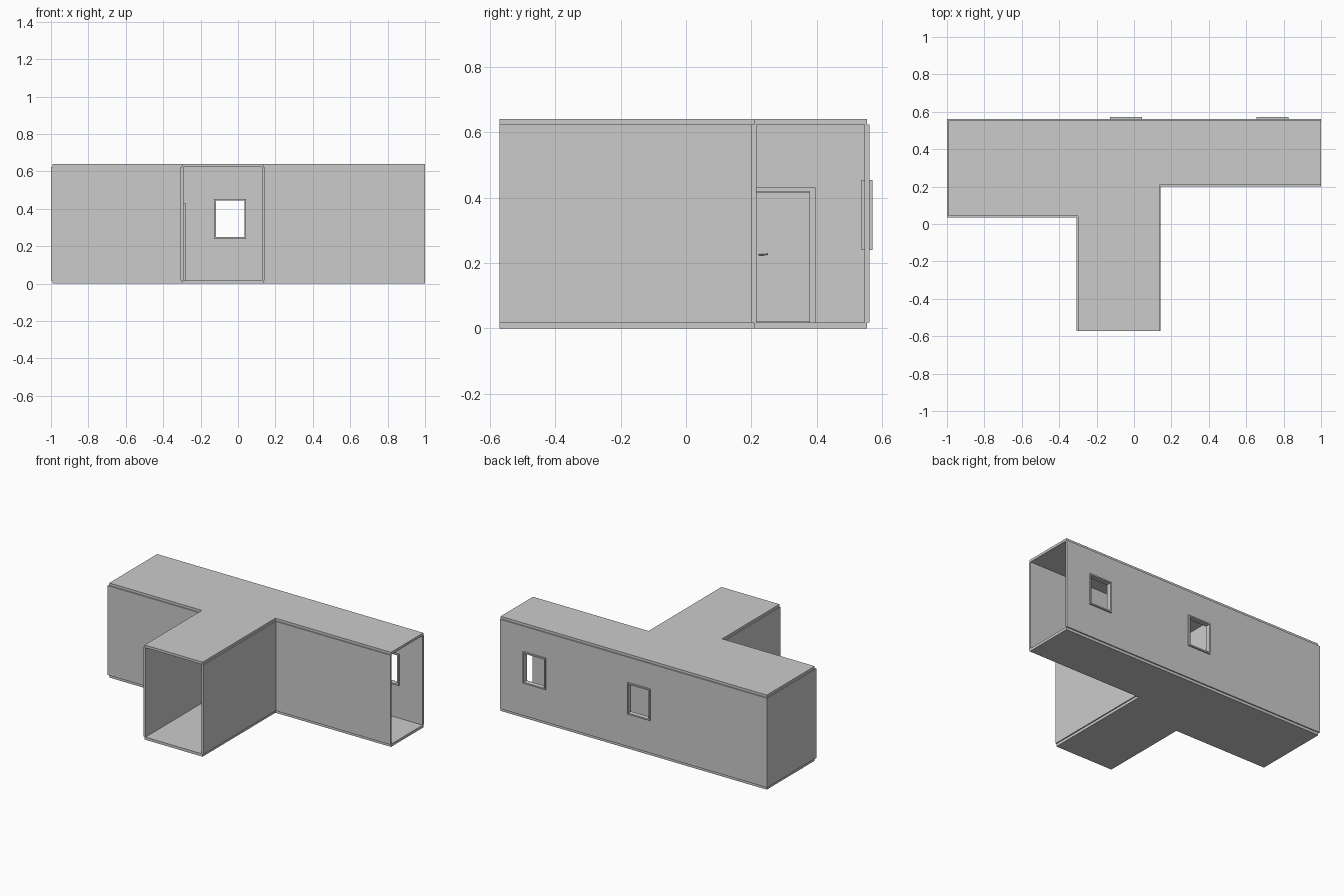
import bpy
from math import pi

if "Cube" in bpy.data.objects:
    bpy.data.objects.remove(bpy.data.objects["Cube"])

T = 0.015                      # wall thickness
H0, H1 = 0.018, 0.623          # wall bottom and top
TOP = 0.64
ROT = {"xy": (0, 0, 0), "xz": (pi / 2, 0, 0), "yz": (pi / 2, 0, pi / 2)}


def rect(a0, b0, a1, b1):
    return [(a0, b0), (a1, b0), (a1, b1), (a0, b1)]


def plate(name, plane, loops, lo, hi):
    """Flat outline (with optional hole loops) extruded from lo to hi."""
    cu = bpy.data.curves.new(name, "CURVE")
    cu.dimensions = "2D"
    cu.fill_mode = "BOTH"
    cu.extrude = (hi - lo) / 2
    for pts in loops:
        s = cu.splines.new("POLY")
        s.points.add(len(pts) - 1)
        for p, c in zip(s.points, pts):
            p.co = (c[0], c[1], 0, 1)
        s.use_cyclic_u = True
        s.use_smooth = False
    tmp = bpy.data.objects.new(name, cu)
    bpy.context.scene.collection.objects.link(tmp)
    bpy.context.view_layer.update()
    dg = bpy.context.evaluated_depsgraph_get()
    me = bpy.data.meshes.new_from_object(tmp.evaluated_get(dg))
    bpy.data.objects.remove(tmp)
    for p in me.polygons:
        p.use_smooth = False
    ob = bpy.data.objects.new(name, me)
    bpy.context.scene.collection.objects.link(ob)
    mid = (lo + hi) / 2
    ob.location = {"xy": (0, 0, mid), "xz": (0, mid, 0), "yz": (mid, 0, 0)}[plane]
    ob.rotation_euler = ROT[plane]
    return ob


# floor and ceiling share the T-shaped outline
outline = [(-0.993, 0.042), (-0.3, 0.042), (-0.3, -0.571), (0.135, -0.571),
           (0.135, 0.208), (1, 0.208), (1, 0.554), (-0.993, 0.554)]
plate("floor", "xy", [outline], 0, H0)
plate("ceiling", "xy", [outline], H1, TOP)

# back wall with two window openings
wins = [rect(x, 0.24, x + 0.17, 0.453) for x in (-0.127, 0.655)]
plate("back_wall", "xz", [rect(-1, H0, 1, H1)] + wins, 0.5465, 0.5615)

# window frames
for i, w in enumerate(wins):
    (a, b), (c, d) = w[0], w[2]
    e = 0.009
    plate(f"window_frame_{i + 1}", "xz",
          [w, rect(a + e, b + e, c - e, d - e)], 0.537, 0.571)

# plain outer walls
plate("left_end_wall", "yz", [rect(0.0345, H0, 0.5465, H1)], -1, -1 + T)
plate("left_front_wall", "xz", [rect(-1 + T, H0, -0.3075, H1)], 0.0345, 0.0495)
plate("right_front_wall", "xz", [rect(0.1275, H0, 1, H1)], 0.2005, 0.2155)
plate("stem_right_wall", "yz", [rect(-0.571, H0, 0.2005, H1)], 0.1275, 0.1425)

# stem left wall continues to the back as a partition with a doorway
plate("partition_wall", "yz",
      [[(-0.571, H0), (0.19, H0), (0.19, 0.431), (0.396, 0.431),
        (0.396, H0), (0.5465, H0), (0.5465, H1), (-0.571, H1)]], -0.3075, -0.2925)

# door frame, leaf and lever handles
plate("door_frame", "yz",
      [[(0.19, H0), (0.207, H0), (0.207, 0.418), (0.378, 0.418),
        (0.378, H0), (0.396, H0), (0.396, 0.431), (0.19, 0.431)]], -0.317, -0.282)
plate("door_leaf", "yz", [rect(0.208, 0.02, 0.377, 0.417)], -0.305, -0.295)
for side, s in (("inner", -1), ("outer", 1)):
    cu = bpy.data.curves.new("door_handle_" + side, "CURVE")
    cu.dimensions = "3D"
    cu.bevel_depth = 0.002
    cu.bevel_resolution = 1
    cu.use_fill_caps = True
    sp = cu.splines.new("POLY")
    path = [(0.004, 0.224, 0.225), (0.014, 0.224, 0.225),
            (0.015, 0.238, 0.225), (0.014, 0.251, 0.227)]
    sp.points.add(len(path) - 1)
    for p, (x, y, z) in zip(sp.points, path):
        p.co = (-0.3 + s * x, y, z, 1)
    bpy.context.scene.collection.objects.link(
        bpy.data.objects.new("door_handle_" + side, cu))
